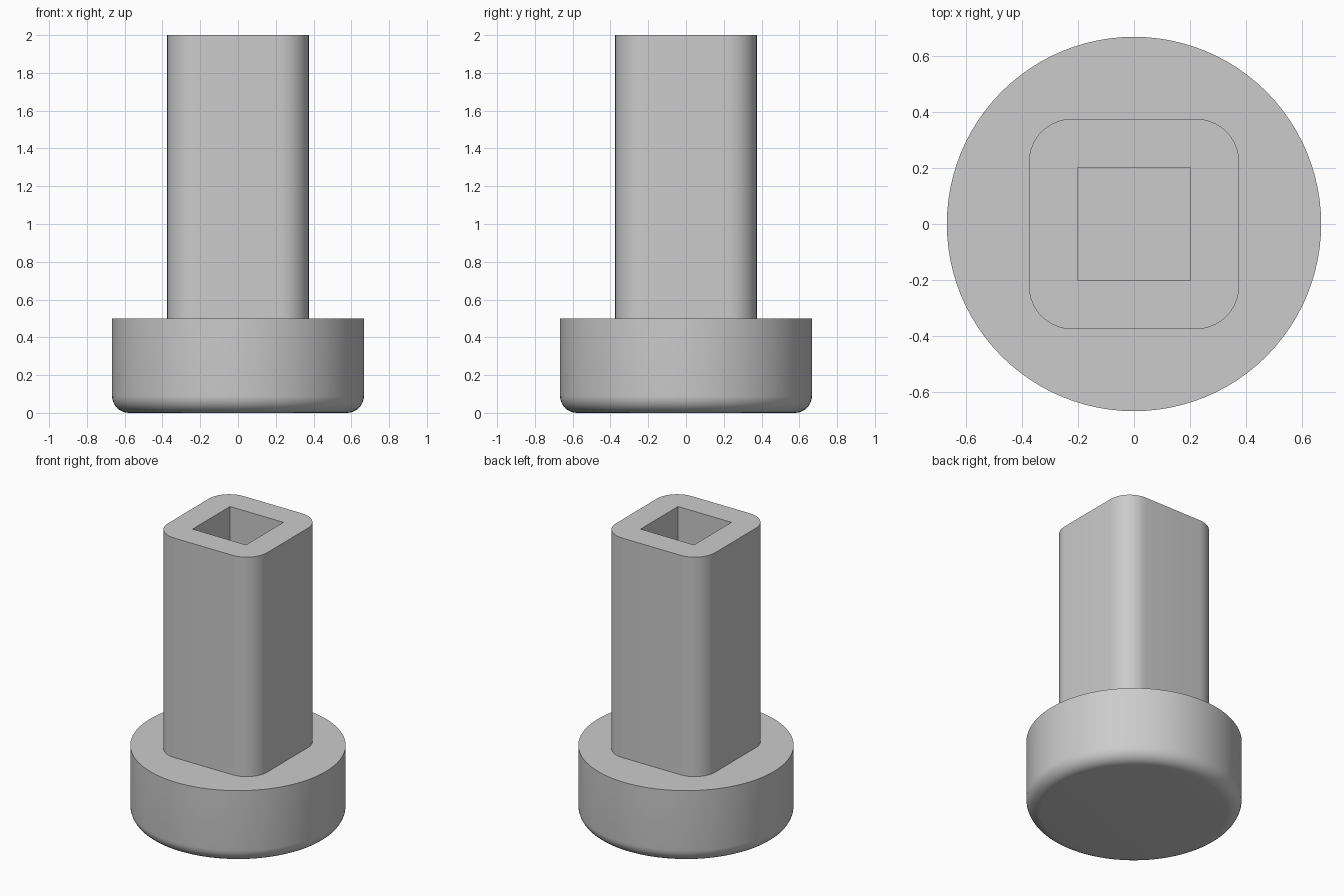
import bpy, bmesh, math

cube = bpy.data.objects.get("Cube")
if cube:
    bpy.data.objects.remove(cube, do_unlink=True)

# Single plain grey
grey = bpy.data.materials.new("plain grey")
grey.use_nodes = True
grey.diffuse_color = (0.6, 0.6, 0.6, 1)
grey.node_tree.nodes["Principled BSDF"].inputs["Base Color"].default_value = (0.6, 0.6, 0.6, 1)

COLLAR_R, COLLAR_H, FILLET = 0.667, 0.5, 0.09
POST_HALF, POST_R, HOLE_HALF, HEIGHT = 0.375, 0.155, 0.202, 2.0


def finish(bm, name):
    bmesh.ops.recalc_face_normals(bm, faces=bm.faces)
    mesh = bpy.data.meshes.new(name)
    bm.to_mesh(mesh)
    bm.free()
    mesh.materials.append(grey)
    obj = bpy.data.objects.new(name, mesh)
    bpy.context.collection.objects.link(obj)
    bpy.ops.object.select_all(action="DESELECT")
    obj.select_set(True)
    bpy.context.view_layer.objects.active = obj
    bpy.ops.object.shade_smooth_by_angle(angle=math.radians(30))
    return obj


def arc(cx, cy, r, start, steps):
    """Quarter circle of points, counter-clockwise from start degrees."""
    angles = [math.radians(start + 90 * i / steps) for i in range(steps + 1)]
    return [(cx + r * math.cos(a), cy + r * math.sin(a)) for a in angles]


def loop_edges(bm, points, z):
    verts = [bm.verts.new((x, y, z)) for x, y in points]
    return [bm.edges.new((v, verts[i - 1])) for i, v in enumerate(verts)]


# Round collar with a filleted bottom edge: spun profile, capped both ends
bm = bmesh.new()
segments = 96
profile = arc(COLLAR_R - FILLET, FILLET, FILLET, -90, 8) + [(COLLAR_R, COLLAR_H)]
rings = []
for r, z in profile:
    turns = [2 * math.pi * i / segments for i in range(segments)]
    rings.append([bm.verts.new((r * math.cos(t), r * math.sin(t), z)) for t in turns])
for low, high in zip(rings, rings[1:]):
    for i in range(segments):
        bm.faces.new((low[i - 1], low[i], high[i], high[i - 1]))
bm.faces.new(rings[0])
bm.faces.new(rings[-1])
finish(bm, "round_collar")

# Rounded square post with a square socket, standing on the collar
bm = bmesh.new()
c = POST_HALF - POST_R
outer = []
for k, (sx, sy) in enumerate(((1, 1), (-1, 1), (-1, -1), (1, -1))):
    outer += arc(sx * c, sy * c, POST_R, 90 * k, 10)
h = HOLE_HALF
inner = [(h, h), (-h, h), (-h, -h), (h, -h)]
edges = loop_edges(bm, outer, HEIGHT) + loop_edges(bm, inner, HEIGHT)
bmesh.ops.triangle_fill(bm, edges=edges, use_beauty=True, normal=(0, 0, 1))
walls = bmesh.ops.extrude_edge_only(bm, edges=edges)
for v in walls["geom"]:
    if isinstance(v, bmesh.types.BMVert):
        v.co.z = COLLAR_H
finish(bm, "socket_post")
